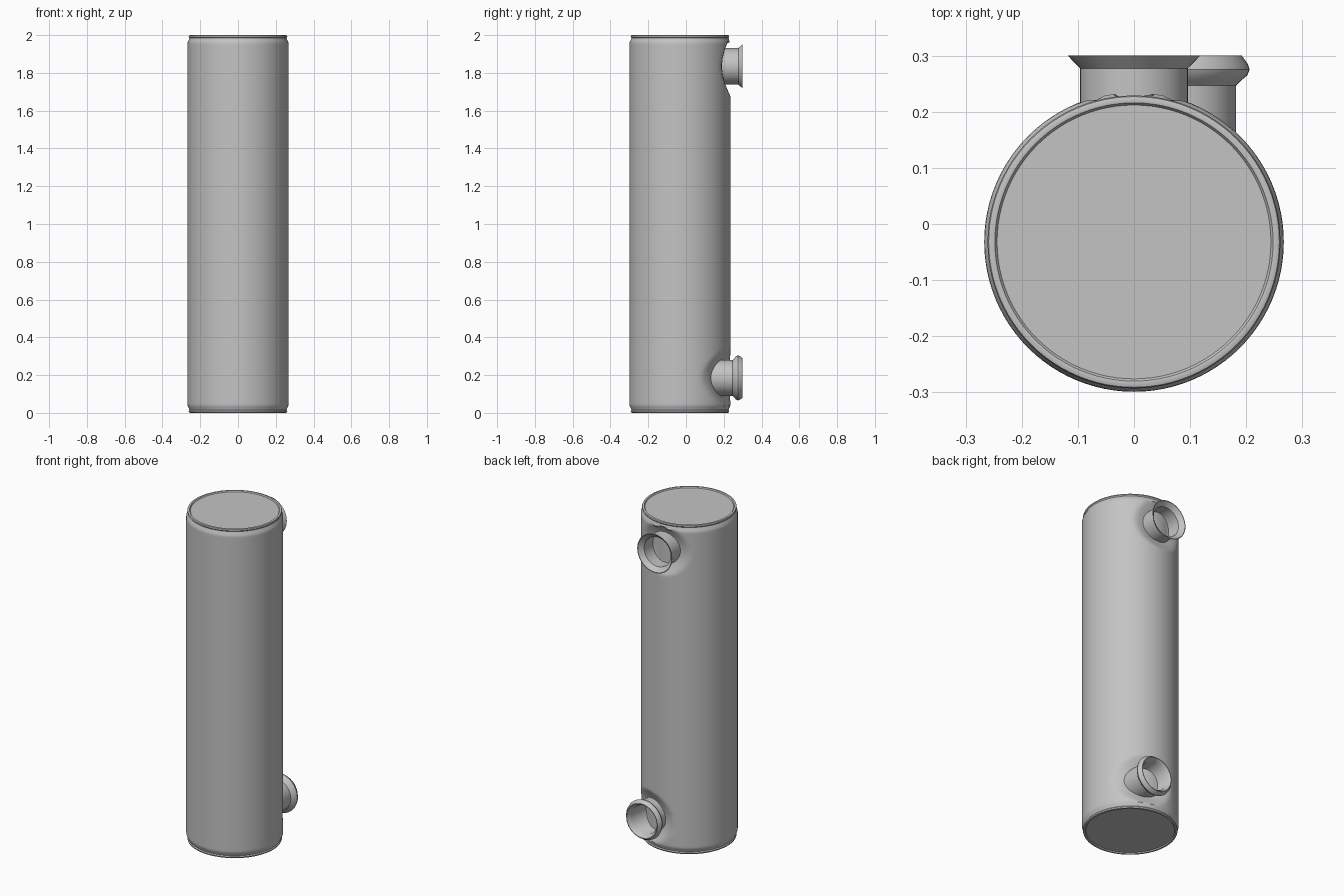
import bpy, bmesh, math
from mathutils import Matrix, Vector

cube = bpy.data.objects.get("Cube")
if cube:
    bpy.data.objects.remove(cube, do_unlink=True)

RADIUS, HEIGHT, AXIS_Y = 0.267, 2.0, -0.032
UPPER = Vector((0, 0, 1.835))
LOWER = Vector((0.087, 0, 0.185))

grey = bpy.data.materials.new("grey metal")
grey.use_nodes = True
colour = (0.55, 0.55, 0.55, 1)
grey.diffuse_color = colour
grey.node_tree.nodes["Principled BSDF"].inputs["Base Color"].default_value = colour


def lathe(name, profile, segments, closed=False, matrix=Matrix(), shape=None):
    """Spin a (radius, height) profile round z, then place it."""
    bm = bmesh.new()
    rings = [[bm.verts.new((r * math.cos(a), r * math.sin(a), h))
              for a in (math.tau * i / segments for i in range(segments))]
             for r, h in profile]
    pairs = list(zip(rings, rings[1:]))
    if closed:
        pairs.append((rings[-1], rings[0]))
    for low, high in pairs:
        for i in range(segments):
            j = (i + 1) % segments
            bm.faces.new((low[i], low[j], high[j], high[i]))
    bmesh.ops.remove_doubles(bm, verts=bm.verts, dist=1e-5)
    if shape:
        for v in bm.verts:
            shape(v)
    bm.transform(matrix)
    bmesh.ops.recalc_face_normals(bm, faces=bm.faces)
    mesh = bpy.data.meshes.new(name)
    bm.to_mesh(mesh)
    bm.free()
    mesh.materials.append(grey)
    obj = bpy.data.objects.new(name, mesh)
    bpy.context.collection.objects.link(obj)
    bpy.ops.object.select_all(action="DESELECT")
    obj.select_set(True)
    bpy.context.view_layer.objects.active = obj
    bpy.ops.object.shade_smooth_by_angle(angle=math.radians(35))
    return obj


def press_ports(v):
    """Push the tank wall in softly around each pipe."""
    if v.co.y <= 0 or v.co.xy.length < RADIUS - 0.001:
        return
    for port in (UPPER, LOWER):
        d = math.hypot(v.co.x - port.x, v.co.z - port.z)
        depth = 0.03 * min(1, max(0, (0.155 - d) / 0.06))
        v.co.xy *= 1 - depth / RADIUS


# Tank: recessed end discs, rolled rims, and a wall with fine rings at the ports
end = [(0, 0.007), (0.244, 0.007), (0.248, 0.001), (0.253, 0), (0.259, 0.002),
       (0.261, 0.009), (0.257, 0.015), (0.261, 0.027), (0.266, 0.036)]
wall = [0.045 + 0.01 * i for i in range(32)]
wall += [0.5 + 0.2 * i for i in range(6)]
wall += [1.645 + 0.01 * i for i in range(32)]
profile = end + [(RADIUS, z) for z in wall] + [(r, HEIGHT - z) for r, z in reversed(end)]
lathe("tank_body", profile, 96, matrix=Matrix.Translation((0, AXIS_Y, 0)), shape=press_ports)

# Pipes: hollow sections turned to point backwards
turn = Matrix.Rotation(-math.pi / 2, 4, "X")
flared = [(0.096, 0.06), (0.096, 0.277), (0.118, 0.3), (0.114, 0.3),
          (0.089, 0.275), (0.089, 0.06)]
beaded = [(0.095, 0.06), (0.095, 0.247), (0.102, 0.254), (0.115, 0.265), (0.119, 0.275),
          (0.116, 0.285), (0.105, 0.3), (0.101, 0.3), (0.085, 0.275), (0.085, 0.06)]
lathe("upper_port", flared, 48, True, Matrix.Translation(UPPER) @ turn)
lathe("lower_port", beaded, 48, True, Matrix.Translation(LOWER) @ turn)
